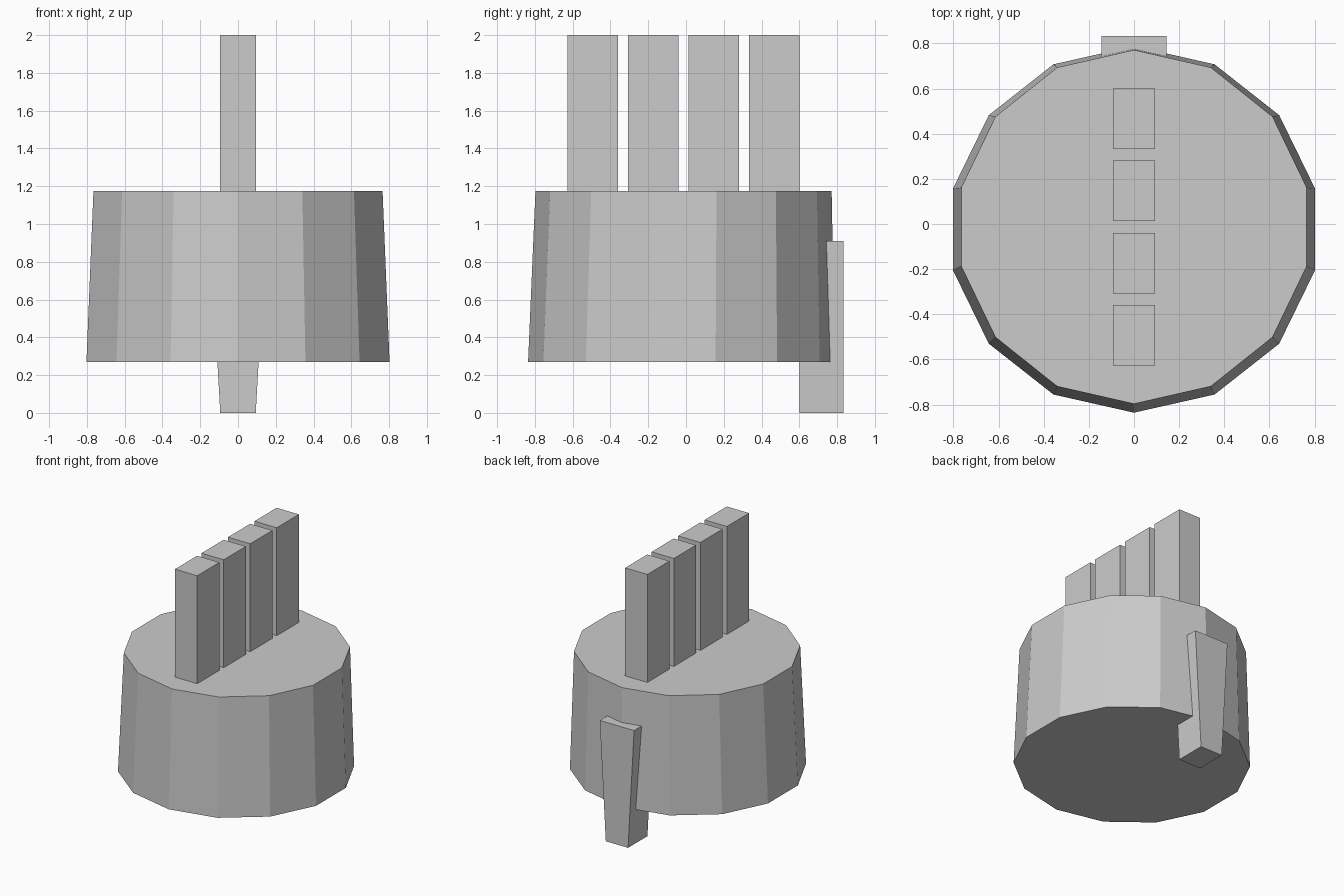
import bpy
import math

if "Cube" in bpy.data.objects:
    bpy.data.objects.remove(bpy.data.objects["Cube"])


def add_mesh(name, verts, faces):
    mesh = bpy.data.meshes.new(name)
    mesh.from_pydata(verts, [], faces)
    obj = bpy.data.objects.new(name, mesh)
    bpy.context.collection.objects.link(obj)
    return obj


def loft(name, lower, upper):
    """Join two matching counter-clockwise rings into a closed solid."""
    n = len(lower)
    sides = [(i, (i + 1) % n, n + (i + 1) % n, n + i) for i in range(n)]
    caps = [tuple(reversed(range(n))), tuple(range(n, 2 * n))]
    return add_mesh(name, lower + upper, sides + caps)


def rect(hx, y0, y1, z):
    return [(-hx, y0, z), (hx, y0, z), (hx, y1, z), (-hx, y1, z)]


def ring(rx, ry, cy, z, sides=14):
    # A corner points along +y and -y
    angles = [math.pi / 2 + 2 * math.pi * i / sides for i in range(sides)]
    return [(rx * math.cos(a), cy + ry * math.sin(a), z) for a in angles]


# Tapered fourteen-sided body
loft("connector_body", ring(0.823, 0.812, -0.024, 0.27), ring(0.785, 0.784, -0.013, 1.175))

# Row of four upright contact blades
for i in range(4):
    y = -0.493 + i * 0.32
    loft(f"contact_blade_{i + 1}", rect(0.094, y - 0.134, y + 0.134, 1.175),
         rect(0.094, y - 0.134, y + 0.134, 2.0))

# Rear key tab, widening upward and set into the body wall
loft("rear_key_tab", rect(0.094, 0.6, 0.834, 0.0), rect(0.145, 0.6, 0.834, 0.91))
